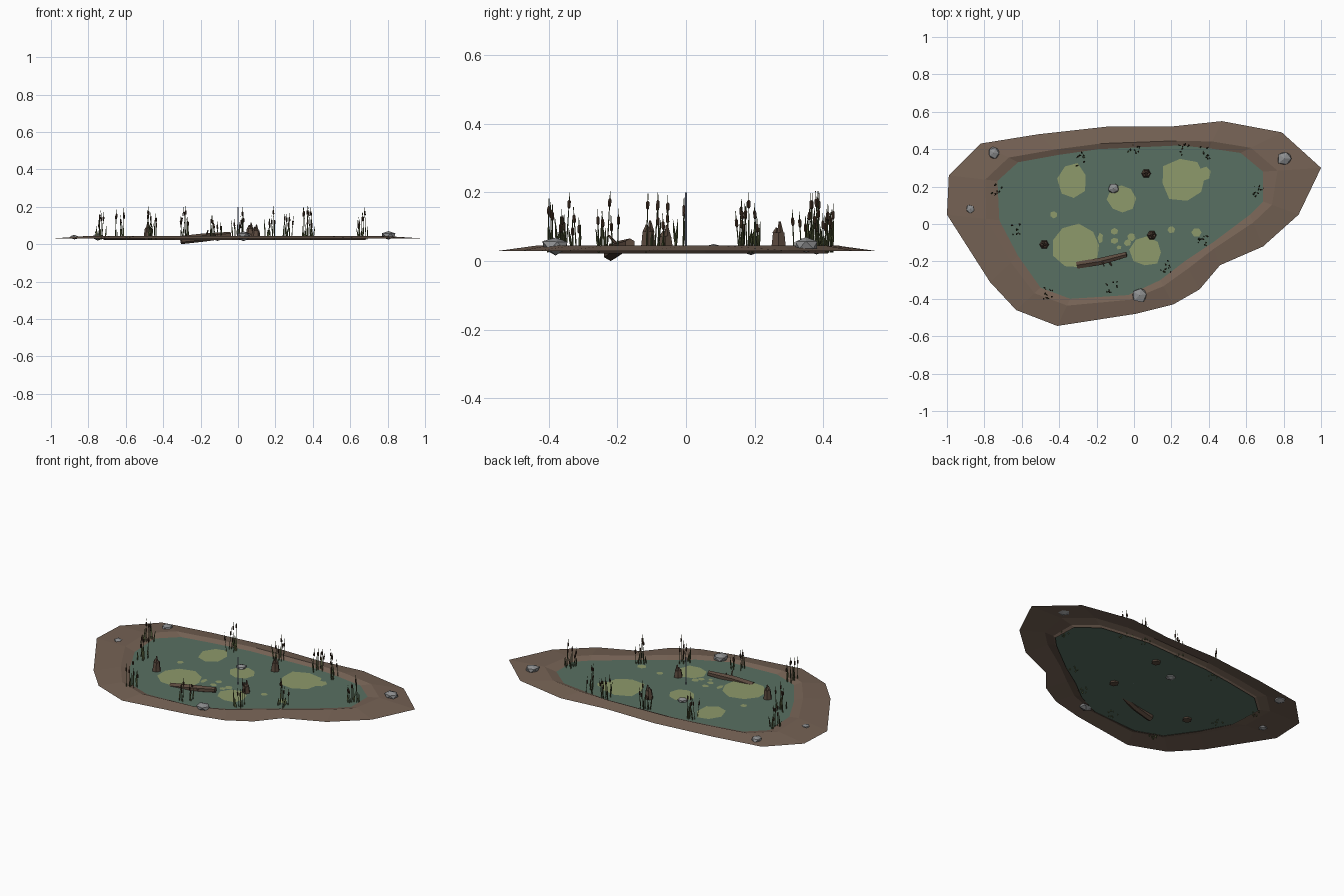
import bpy, bmesh, math, random
from mathutils import Vector

if "Cube" in bpy.data.objects:
    bpy.data.objects.remove(bpy.data.objects["Cube"])

random.seed(7)


def material(name, r, g, b):
    m = bpy.data.materials.new(name)
    m.diffuse_color = (r, g, b, 1)
    m.use_nodes = True
    m.node_tree.nodes["Principled BSDF"].inputs["Base Color"].default_value = m.diffuse_color
    return m


MUD = material("mud brown", 0.178, 0.122, 0.089)
WATER = material("pond green", 0.098, 0.162, 0.122)
ALGAE = material("algae yellow green", 0.27, 0.32, 0.145)
STONE = material("stone grey", 0.27, 0.275, 0.28)
WOOD = material("wet wood", 0.105, 0.068, 0.048)
REED = material("reed olive", 0.095, 0.115, 0.045)
HEAD = material("cattail brown", 0.055, 0.030, 0.018)
POST = material("pale blue grey", 0.37, 0.42, 0.58)


def finish(name, bm, *mats):
    bmesh.ops.recalc_face_normals(bm, faces=bm.faces)
    me = bpy.data.meshes.new(name)
    bm.to_mesh(me)
    bm.free()
    for m in mats:
        me.materials.append(m)
    ob = bpy.data.objects.new(name, me)
    bpy.context.collection.objects.link(ob)
    return ob


def tube(bm, pts, radii, sides=6, mat=0):
    """Loft rings along a path and cap both ends."""
    pts = [Vector(p) for p in pts]
    d = (pts[-1] - pts[0]).normalized()
    side = Vector((1, 0, 0)) if abs(d.z) > 0.8 else Vector((0, 0, 1))
    u = (side - d * side.dot(d)).normalized()
    v = d.cross(u)
    rings = []
    for p, r in zip(pts, radii):
        angles = [2 * math.pi * i / sides for i in range(sides)]
        rings.append([bm.verts.new(p + r * (u * math.cos(a) + v * math.sin(a))) for a in angles])
    faces = [bm.faces.new(rings[0]), bm.faces.new(rings[-1])]
    for a, b in zip(rings, rings[1:]):
        for i in range(sides):
            j = (i + 1) % sides
            faces.append(bm.faces.new((a[i], a[j], b[j], b[i])))
    for f in faces:
        f.material_index = mat


# Bank: outer edge, raised crest, shoreline and a lip under the water
OUTER = [(-.99, .26), (-.82, .43), (-.51, .48), (-.15, .52), (.19, .52), (.47, .55),
         (.79, .49), (1.0, .30), (.88, .05), (.69, -.12), (.46, -.22), (.35, -.35),
         (.21, -.43), (.01, -.48), (-.41, -.545), (-.63, -.46), (-.77, -.31), (-1.0, .05)]
SHORE = [(-.73, .23), (-.62, .33), (-.40, .37), (-.19, .40), (.24, .42), (.40, .405),
         (.57, .38), (.69, .28), (.69, .12), (.62, .05), (.42, -.10), (.27, -.20),
         (.14, -.30), (-.03, -.38), (-.34, -.40), (-.50, -.34), (-.62, -.17), (-.72, .02)]
bm = bmesh.new()
rings = []
for t, z in ((1, .03), (.25, .045), (0, .032), (-.06, .022)):
    rings.append([bm.verts.new((s[0] + (o[0] - s[0]) * t, s[1] + (o[1] - s[1]) * t, z))
                  for o, s in zip(OUTER, SHORE)])
n = len(OUTER)
for a, b in zip(rings, rings[1:]):
    for i in range(n):
        j = (i + 1) % n
        bm.faces.new((a[i], b[i], b[j], a[j]))
bank = finish("mud_bank", bm, MUD)
if bank.data.polygons[0].normal.z < 0:
    bank.data.flip_normals()

# Water sheet
bm = bmesh.new()
bm.faces.new([bm.verts.new((x, y, .032)) for x, y in reversed(SHORE)])
water = finish("water", bm, WATER)
if water.data.polygons[0].normal.z < 0:
    water.data.flip_normals()

# Floating algae: x, y, radius x, radius y, sides
PATCHES = [(-.33, .23, .082, .10, 7), (-.065, .135, .078, .078, 8), (.265, .235, .125, .118, 8),
           (.38, .27, .03, .04, 6), (-.31, -.12, .135, .12, 9), (.065, -.145, .086, .08, 8),
           (-.43, .05, .02, .02, 6), (-.18, -.075, .015, .03, 5), (-.105, -.04, .02, .018, 6),
           (-.105, -.09, .022, .016, 6), (-.08, -.125, .015, .012, 5), (-.035, -.10, .02, .018, 6),
           (-.015, -.07, .022, .022, 6), (.20, -.03, .022, .02, 6), (.335, -.045, .027, .025, 6)]
bm = bmesh.new()
for k, (x, y, rx, ry, sides) in enumerate(PATCHES):
    turn = random.uniform(0, 1)
    ring = []
    for i in range(sides):
        a = turn + 2 * math.pi * i / sides
        s = random.uniform(.9, 1.08)
        ring.append(bm.verts.new((x + rx * s * math.cos(a), y + ry * s * math.sin(a), .034 + k * .0001)))
    bm.faces.new(ring)
algae = finish("algae_patches", bm, ALGAE)
for p in algae.data.polygons:
    if p.normal.z < 0:
        p.flip()

# Stones: x, y, z, radius, height radius
for x, y, z, r, h in [(-.75, .38, .04, .035, .020), (.805, .35, .047, .043, .025),
                      (-.875, .08, .038, .026, .013), (.03, -.38, .045, .043, .026),
                      (-.11, .19, .035, .030, .018)]:
    bm = bmesh.new()
    bmesh.ops.create_icosphere(bm, subdivisions=1, radius=1)
    turn = random.uniform(0, 6)
    for v in bm.verts:
        c = v.co * random.uniform(.85, 1.12)
        v.co = (x + r * (c.x * math.cos(turn) - c.y * math.sin(turn)),
                y + r * (c.x * math.sin(turn) + c.y * math.cos(turn)), z + h * c.z)
    finish("stone", bm, STONE)

# Broken stumps: tapered post with splinters on top
for x, y, top in [(-.48, -.11, .118), (.095, -.06, .105), (.065, .27, .115)]:
    bm = bmesh.new()
    tube(bm, [(x, y, .022), (x, y, .05), (x + .001, y, top - .032)], (.027, .023, .019))
    for i, h in enumerate((0, -.012, -.018)):
        a = i * 2.1 + x * 9
        px, py = x + .009 * math.cos(a), y + .009 * math.sin(a)
        tube(bm, [(px, py, top - .035), (x + (px - x) * .6, y + (py - y) * .6, top + h)], (.010, .003), 4)
    finish("stump", bm, WOOD)

# Half sunken log with twigs
bm = bmesh.new()
tube(bm, [(-.305, -.22, .022), (-.18, -.20, .036), (-.04, -.163, .050)], (.022, .022, .016))
tube(bm, [(-.14, -.19, .042), (-.12, -.222, .048)], (.008, .004), 5)
tube(bm, [(-.17, -.20, .045), (-.16, -.225, .075)], (.006, .003), 5)
finish("log", bm, WOOD)

# Reed clumps: stems, leaves and cattail heads
CLUMPS = [(-.29, .345), (0, .395), (.26, .40), (.38, .38), (.67, .18), (-.725, .18),
          (-.63, -.03), (-.45, -.375), (-.12, -.335), (.17, -.23), (.365, -.085)]
for cx, cy in CLUMPS:
    bm = bmesh.new()
    for i in range(9):
        x, y = cx + random.uniform(-.03, .03), cy + random.uniform(-.032, .032)
        lx, ly = random.uniform(-.012, .012), random.uniform(-.012, .012)
        cattail = i < 5
        top = random.uniform(.13, .205) if cattail else random.uniform(.07, .14)
        if (cx, cy) == (-.12, -.335):
            top = .03 + (top - .03) * .75

        def at(z):
            t = (z - .025) / (top - .025)
            return (x + lx * t, y + ly * t, z)

        if cattail:
            tube(bm, [at(.025), at(top)], (.0022, .0010), 4)
            h = top - .022
            tube(bm, [at(h - .025), at(h - .021), at(h - .004), at(h)], (.002, .0048, .0048, .002), 5, 1)
        else:
            tube(bm, [at(.025), at(.025 + (top - .025) * .5), at(top)], (.0025, .0045, .0006), 3)
    finish("reed_clump", bm, REED, HEAD)

# Slim upright marker in the middle
bm = bmesh.new()
tube(bm, [(0, 0, .032), (0, 0, .20)], (.0025, .0025), 4)
finish("marker_post", bm, POST)
